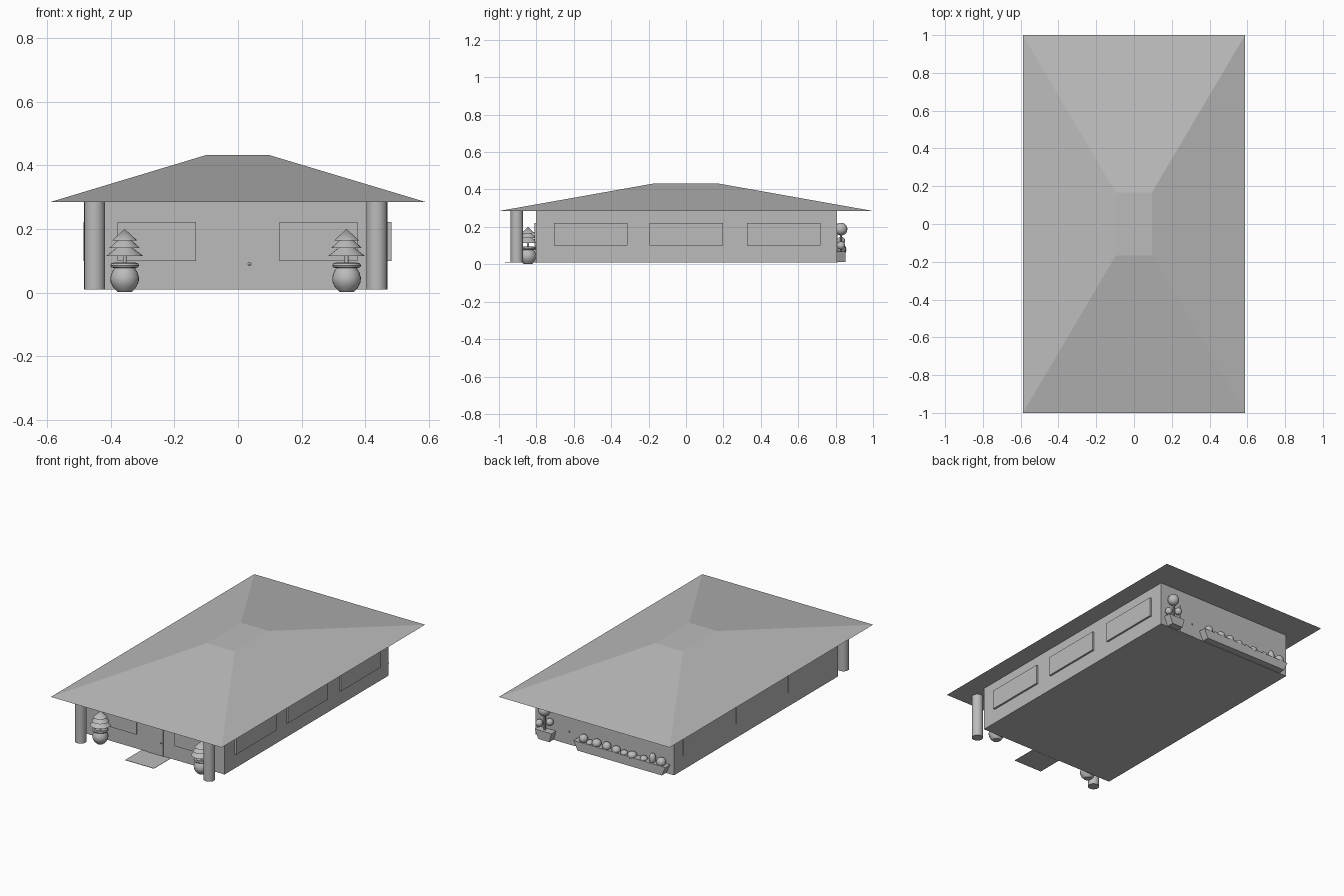
import bpy, bmesh, math
from mathutils import Matrix

cube = bpy.data.objects.get("Cube")
if cube:
    bpy.data.objects.remove(cube)

grey = bpy.data.materials.new("plain_grey")
grey.use_nodes = True
colour = (0.5, 0.5, 0.5, 1)
grey.diffuse_color = colour
grey.node_tree.nodes["Principled BSDF"].inputs["Base Color"].default_value = colour


def finish(name, bm, smooth=False):
    bmesh.ops.recalc_face_normals(bm, faces=bm.faces)
    mesh = bpy.data.meshes.new(name)
    bm.to_mesh(mesh)
    bm.free()
    mesh.materials.append(grey)
    obj = bpy.data.objects.new(name, mesh)
    bpy.context.collection.objects.link(obj)
    if smooth:
        bpy.ops.object.select_all(action='DESELECT')
        bpy.context.view_layer.objects.active = obj
        obj.select_set(True)
        bpy.ops.object.shade_smooth_by_angle(angle=math.radians(35))
    return obj


def frustum(name, x, y, z, top_x=None, top_y=None):
    """Box given by (min, max) ranges, with an optional different top."""
    bm = bmesh.new()
    rings = []
    for (xa, xb), (ya, yb), h in ((x, y, z[0]), (top_x or x, top_y or y, z[1])):
        corners = ((xa, ya), (xb, ya), (xb, yb), (xa, yb))
        rings.append([bm.verts.new((px, py, h)) for px, py in corners])
    low, high = rings
    bm.faces.new(low)
    bm.faces.new(high)
    for i in range(4):
        j = (i + 1) % 4
        bm.faces.new((low[i], low[j], high[j], high[i]))
    return finish(name, bm)


def lathe(name, profile, x, y, segments=24):
    """Spin a closed (radius, height) profile about a vertical axis."""
    bm = bmesh.new()
    pts = [bm.verts.new((r, 0, h)) for r, h in profile]
    edges = [bm.edges.new(pair) for pair in zip(pts, pts[1:])]
    bmesh.ops.spin(bm, geom=pts + edges, cent=(0, 0, 0), axis=(0, 0, 1),
                   angle=math.tau, steps=segments)
    bmesh.ops.remove_doubles(bm, verts=bm.verts, dist=0.0002)
    bmesh.ops.translate(bm, verts=bm.verts, vec=(x, y, 0))
    return finish(name, bm, True)


def ball(name, x, y, z, r, stretch=1):
    bm = bmesh.new()
    move = Matrix.Translation((x, y, z)) @ Matrix.Diagonal((1, 1, stretch, 1))
    bmesh.ops.create_uvsphere(bm, u_segments=16, v_segments=10, radius=r, matrix=move)
    return finish(name, bm, True)


LEFT, RIGHT, FRONT, BACK = -0.483, 0.47, -0.803, 0.807
WIN_Z = (0.1, 0.222)

# House body and hipped roof with a flat top
frustum("walls", (LEFT, RIGHT), (FRONT, BACK), (0.01, 0.286))
frustum("roof", (-0.588, 0.588), (-1, 1), (0.285, 0.433),
        (-0.097, 0.095), (-0.167, 0.167))

# Side windows
for i, start in enumerate((-0.705, -0.195, 0.325)):
    span = (start, start + 0.393)
    frustum(f"right_window_{i}", (RIGHT - 0.01, RIGHT + 0.012), span, WIN_Z)
    frustum(f"left_window_{i}", (LEFT - 0.003, LEFT + 0.01), span, WIN_Z)

# Front windows, doors, knobs and entry mat
for side, start in (("left", -0.378), ("right", 0.13)):
    frustum(f"front_window_{side}", (start, start + 0.246),
            (FRONT - 0.008, FRONT + 0.01), WIN_Z)
frustum("front_door", (-0.061, 0.049), (FRONT - 0.003, FRONT + 0.01), (0.01, 0.185))
ball("front_knob", 0.036, FRONT - 0.005, 0.09, 0.005)
frustum("back_door", (0.215, 0.325), (BACK - 0.01, BACK + 0.002), (0.01, 0.185))
ball("back_knob", 0.235, BACK + 0.004, 0.092, 0.005)
frustum("back_window", (-0.17, 0.125), (BACK - 0.01, BACK + 0.002), WIN_Z)
frustum("entry_mat", (-0.1, 0.098), (-0.967, FRONT), (0.009, 0.011))

# Porch columns, pots and tiered trees
pot = ((0, 0.002), (0.022, 0.002), (0.036, 0.016), (0.044, 0.033), (0.045, 0.048),
       (0.04, 0.064), (0.032, 0.077), (0.042, 0.079), (0.045, 0.085),
       (0.042, 0.092), (0.034, 0.094), (0.03, 0.086), (0, 0.086))
tree = ((0, 0.085), (0.006, 0.085), (0.006, 0.115), (0.058, 0.115), (0.026, 0.14),
        (0.048, 0.14), (0.022, 0.164), (0.039, 0.164), (0, 0.2))
for side, column_x, pot_x in (("left", -0.45, -0.356), ("right", 0.436, 0.341)):
    lathe(f"column_{side}", ((0, 0.01), (0.033, 0.01), (0.033, 0.287), (0, 0.287)),
          column_x, -0.904)
    lathe(f"pot_{side}", pot, pot_x, -0.845)
    lathe(f"tree_{side}", tree, pot_x, -0.845)

# Planters along the back wall, flared at their ends
depth = (BACK - 0.005, 0.852)
frustum("long_planter", (-0.43, 0.15), depth, (0.012, 0.068), (-0.455, 0.178))
frustum("small_planter", (0.345, 0.42), depth, (0.012, 0.068), (0.33, 0.445))

# Shrubs in the long planter: position, height, radius, stretch
shrubs = ((0.125, 0.085, 0.026, 1), (0.08, 0.07, 0.022, 0.8), (0.035, 0.08, 0.028, 0.9),
          (-0.035, 0.08, 0.026, 1), (-0.1, 0.075, 0.026, 0.9), (-0.155, 0.07, 0.022, 0.8),
          (-0.21, 0.072, 0.028, 0.8), (-0.29, 0.07, 0.022, 0.9),
          (-0.35, 0.088, 0.02, 1.7), (-0.41, 0.082, 0.028, 1))
for i, (x, z, r, stretch) in enumerate(shrubs):
    ball(f"shrub_{i}", x, 0.829, z, r, stretch)

# Clipped ball tree in the small planter
lathe("ball_tree_trunk", ((0, 0.06), (0.006, 0.06), (0.006, 0.18), (0, 0.18)), 0.392, 0.829, 10)
for i, (x, z, r) in enumerate(((0.395, 0.188, 0.034), (0.358, 0.125, 0.022), (0.43, 0.1, 0.022))):
    ball(f"ball_tree_crown_{i}", x, 0.829, z, r)
